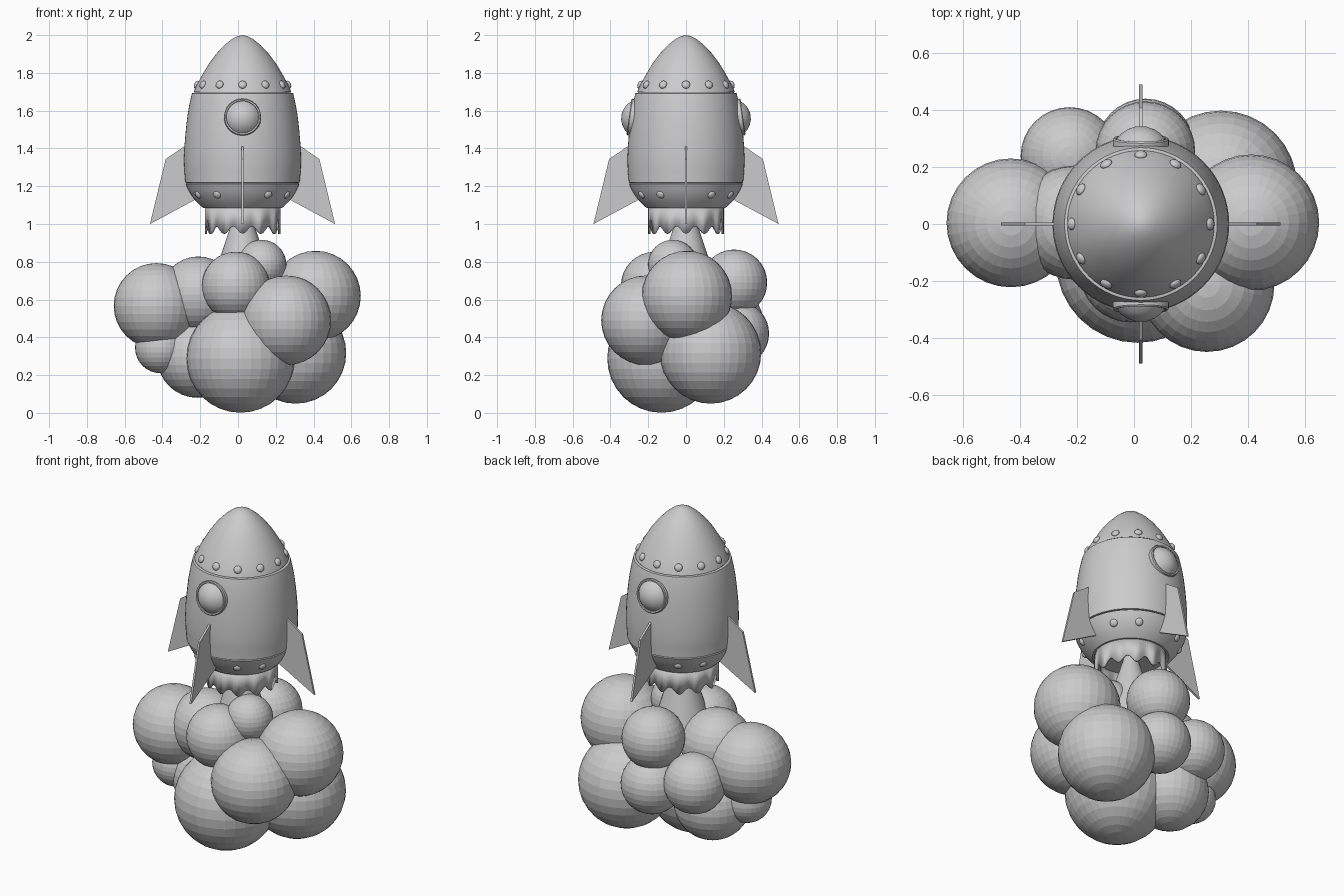
import bpy, bmesh, math
from mathutils import Matrix, Vector

if "Cube" in bpy.data.objects:
    bpy.data.objects.remove(bpy.data.objects["Cube"])

CX = 0.024  # rocket axis
AXIS = Matrix.Translation((CX, 0, 0))


def finish(name, bm, smooth=True):
    bmesh.ops.recalc_face_normals(bm, faces=bm.faces)
    me = bpy.data.meshes.new(name)
    bm.to_mesh(me)
    bm.free()
    ob = bpy.data.objects.new(name, me)
    bpy.context.collection.objects.link(ob)
    if smooth:
        bpy.ops.object.select_all(action='DESELECT')
        ob.select_set(True)
        bpy.context.view_layer.objects.active = ob
        bpy.ops.object.shade_smooth_by_angle(angle=math.radians(35))
    return ob


def lathe(name, profile, matrix=AXIS, segs=64):
    bm = bmesh.new()
    vs = [bm.verts.new((r, 0, z)) for r, z in profile]
    es = [bm.edges.new(p) for p in zip(vs, vs[1:])]
    bmesh.ops.spin(bm, geom=vs + es, cent=(0, 0, 0), axis=(0, 0, 1),
                   angle=2 * math.pi, steps=segs)
    bmesh.ops.remove_doubles(bm, verts=bm.verts, dist=1e-5)
    bm.transform(matrix)
    return finish(name, bm)


# Nose cone, hull and lower band, with grooves between them
lathe("nose_cone", [(0, 2.0), (.025, 1.995), (.055, 1.98), (.095, 1.948), (.138, 1.902),
                    (.177, 1.85), (.21, 1.795), (.238, 1.745), (.256, 1.705), (.258, 1.699), (0, 1.699)])
lathe("hull", [(0, 1.70), (.254, 1.70), (.254, 1.694), (.268, 1.692), (.27, 1.685), (.282, 1.63), (.292, 1.57),
               (.300, 1.5), (.307, 1.42), (.310, 1.34), (.308, 1.28), (.303, 1.225),
               (.303, 1.219), (.29, 1.217), (0, 1.217)])
lathe("lower_band", [(0, 1.218), (.29, 1.218), (.301, 1.212), (.287, 1.18), (.268, 1.148),
                     (.242, 1.115), (.21, 1.086), (0, 1.086)])


# Rivets: flattened domes pressed onto the shell
def rivets(name, angles, radius, z, tilt):
    bm = bmesh.new()
    for a in angles:
        m = (AXIS @ Matrix.Rotation(math.radians(a), 4, 'Z') @ Matrix.Translation((radius, 0, z))
             @ Matrix.Rotation(math.radians(tilt), 4, 'Y') @ Matrix.Diagonal((.6, 1, 1, 1)))
        bmesh.ops.create_uvsphere(bm, u_segments=16, v_segments=10, radius=.022, matrix=m)
    finish(name, bm)


rivets("upper_rivets", range(0, 360, 30), .243, 1.738, -25)
rivets("lower_rivets", [a for a in range(0, 360, 30) if a % 90], .27, 1.155, 32)

# Domed windows, front and back, leaning with the hull
for name, turn in (("front_window", 0), ("back_window", math.pi)):
    m = (AXIS @ Matrix.Rotation(turn, 4, 'Z') @ Matrix.Translation((0, -.293, 1.566))
         @ Matrix.Rotation(math.radians(90 - 8), 4, 'X'))
    lathe(name, [(0, .05), (.025, .047), (.05, .037), (.07, .023), (.085, .004), (.087, .008),
                 (.094, .009), (.098, .004), (.098, -.05), (0, -.05)], m, 48)

# Four thin fins
FIN = [(.25, 1.44), (.31, 1.41), (.407, 1.344), (.49, 1.0), (.22, 1.145)]
bm = bmesh.new()
for k in range(4):
    rot = AXIS @ Matrix.Rotation(k * math.pi / 2, 4, 'Z')
    face = bm.faces.new([bm.verts.new(rot @ Vector((r, -.006, z))) for r, z in FIN])
    ext = bmesh.ops.extrude_face_region(bm, geom=[face], use_keep_orig=True)
    push = rot.to_3x3() @ Vector((0, .012, 0))
    bmesh.ops.translate(bm, vec=push, verts=[v for v in ext["geom"] if isinstance(v, bmesh.types.BMVert)])
finish("fins", bm, False)

# Nozzle skirt with a wavy lower edge
bm = bmesh.new()
N = 96
top, low = [], []
for i in range(N):
    a = 2 * math.pi * i / N
    x, y = CX + .2 * math.cos(a), .2 * math.sin(a)
    top.append(bm.verts.new((x, y, 1.1)))
    low.append(bm.verts.new((x, y, .968 - .02 * math.cos(12 * a))))
for i in range(N):
    j = (i + 1) % N
    bm.faces.new((low[i], low[j], top[j], top[i]))
nozzle = finish("nozzle_skirt", bm)
mod = nozzle.modifiers.new("wall", 'SOLIDIFY')
mod.thickness = .012

# Exhaust plume reaching up into the nozzle
lathe("exhaust_plume", [(0, 1.09), (.035, 1.085), (.065, .985), (.11, .85), (.17, .65), (0, .65)], segs=32)

# Smoke cloud: x, y, z, radius of each puff
PUFFS = [(.013, -.13, .288, .287), (.256, -.212, .49, .237), (-.432, .004, .567, .226),
         (.411, .005, .619, .239), (.305, .13, .317, .268), (-.21, .005, .628, .2),
         (-.226, .238, .48, .172), (-.012, -.165, .673, .18), (.04, .255, .69, .175),
         (.125, -.07, .785, .131), (.04, .268, .42, .172), (-.41, 0, .345, .135),
         (-.214, .05, .295, .215)]
for i, (x, y, z, r) in enumerate(PUFFS):
    bm = bmesh.new()
    bmesh.ops.create_uvsphere(bm, u_segments=32, v_segments=16, radius=r,
                              matrix=Matrix.Translation((x, y, z)))
    finish(f"smoke_puff_{i + 1}", bm, False)
